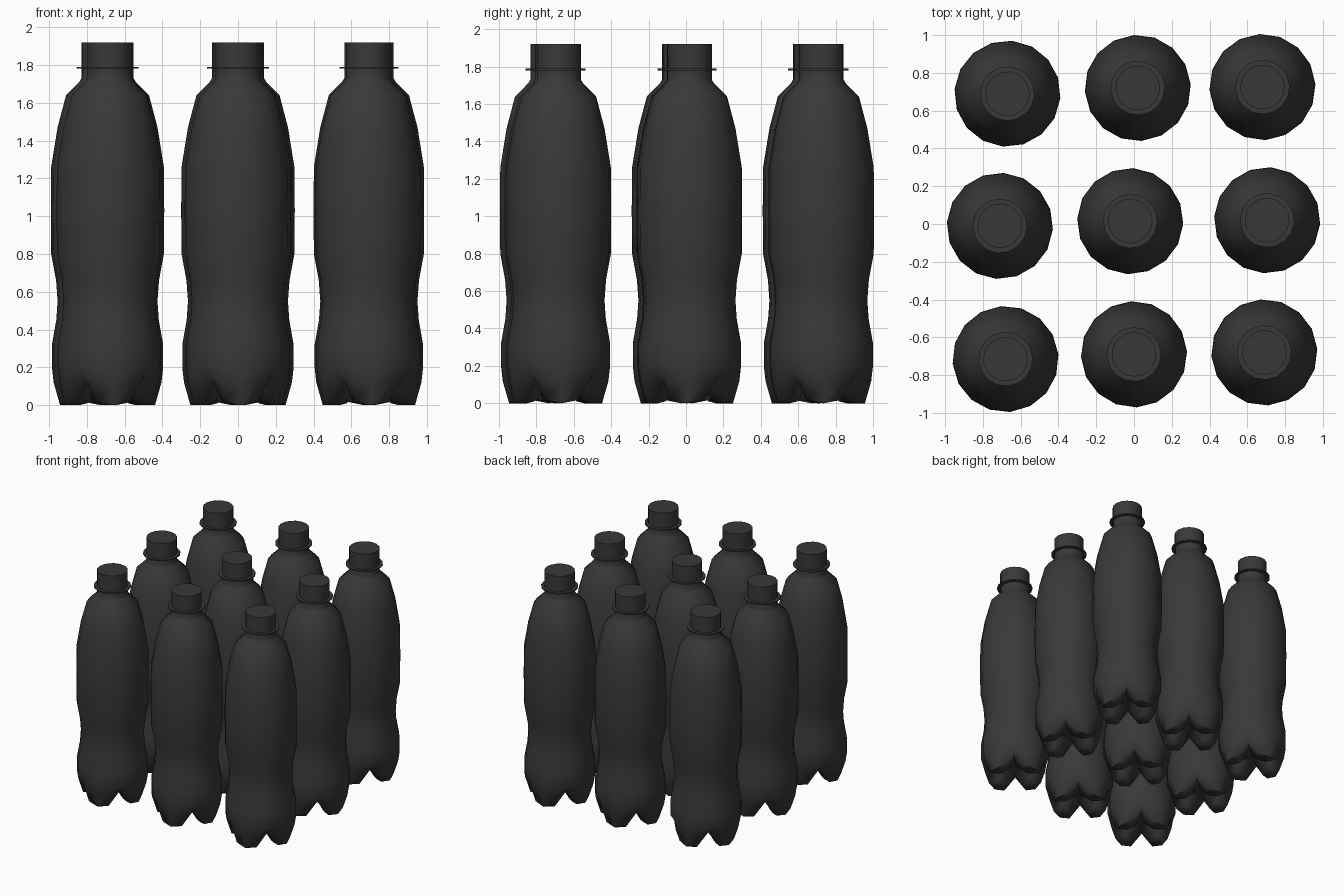
import bpy, bmesh
from math import cos, sin, radians, pi
from mathutils import Vector

if "Cube" in bpy.data.objects:
    bpy.data.objects.remove(bpy.data.objects["Cube"])

dark = bpy.data.materials.new("dark_plastic")
dark.use_nodes = True
color = (0.04, 0.04, 0.04, 1)
dark.diffuse_color = color
dark.node_tree.nodes["Principled BSDF"].inputs["Base Color"].default_value = color

SIDES = 16

# Base rings as (foot radius, foot height, groove radius, groove height)
BASE = [(0.08, 0.09, 0.08, 0.11), (0.13, 0.01, 0.13, 0.12), (0.17, 0, 0.16, 0.125),
        (0.232, 0, 0.2, 0.13), (0.266, 0.12, 0.245, 0.16)]
# Body rings as (radius, height)
BODY = [(0.275, 0.2), (0.275, 0.32), (0.252, 0.45), (0.245, 0.55), (0.253, 0.66), (0.279, 0.8),
        (0.281, 1.03), (0.279, 1.26), (0.245, 1.47), (0.2, 1.64), (0.13, 1.71), (0.118, 1.73),
        (0.118, 1.78)]
# Collar and cap; each repeated ring keeps its edge crisp
CAP = [(0.118, 1.78), (0.144, 1.78), (0.144, 1.79), (0.118, 1.79), (0.118, 1.92)]


def finish(name, bm):
    bmesh.ops.recalc_face_normals(bm, faces=bm.faces)
    mesh = bpy.data.meshes.new(name)
    bm.to_mesh(mesh)
    bm.free()
    mesh.materials.append(dark)
    obj = bpy.data.objects.new(name, mesh)
    bpy.context.collection.objects.link(obj)
    return obj


def loft(bm, rings):
    loops = [[bm.verts.new(co) for co in ring] for ring in rings]
    for low, high in zip(loops, loops[1:]):
        for i in range(SIDES):
            j = (i + 1) % SIDES
            bm.faces.new((low[i], low[j], high[j], high[i]))
    return loops


def circle(radius, height):
    return [Vector((radius * cos(2 * pi * i / SIDES), radius * sin(2 * pi * i / SIDES), height))
            for i in range(SIDES)]


def foot_ring(foot_r, foot_z, groove_r, groove_z):
    # Four feet on the axes, grooves on the diagonals
    points = []
    for i in range(SIDES):
        a = 2 * pi * i / SIDES
        w = (0, 0.88, 1)[2 - min(i % 4, 4 - i % 4)]
        w = abs(cos(2 * a)) ** 0.4
        r = groove_r + (foot_r - groove_r) * w
        points.append((r * cos(a), r * sin(a), groove_z + (foot_z - groove_z) * w))
    return points


# Bottle body with a footed base
bm = bmesh.new()
loops = loft(bm, [foot_ring(*b) for b in BASE] + [circle(*b) for b in BODY])
middle = bm.verts.new((0, 0, 0.1))
for i in range(SIDES):
    bm.faces.new((middle, loops[0][(i + 1) % SIDES], loops[0][i]))
body = finish("bottle_body", bm)

# Cap with collar
bm = bmesh.new()
loops = loft(bm, [circle(*c) for c in CAP])
bm.faces.new(loops[-1])
cap = finish("bottle_cap", bm)

for obj, angle in ((body, 60), (cap, 35)):
    bpy.ops.object.select_all(action="DESELECT")
    obj.select_set(True)
    bpy.context.view_layer.objects.active = obj
    bpy.ops.object.shade_smooth_by_angle(angle=radians(angle))

# Loose three by three group: x, y, turn in degrees
SPOTS = [(-0.67, 0.69, -5), (0.02, 0.72, 4), (0.68, 0.725, 3),
         (-0.71, -0.01, -4), (-0.02, 0.015, -3), (0.705, 0.02, -4),
         (-0.68, -0.715, 5), (0, -0.69, 3), (0.69, -0.68, 4)]
for n, (x, y, turn) in enumerate(SPOTS):
    for part in (body, cap):
        obj = part if n == 0 else part.copy()
        if n:
            obj.name = f"{part.name}_{n + 1}"
            bpy.context.collection.objects.link(obj)
        obj.location = (x, y, 0)
        obj.rotation_euler.z = radians(turn)
